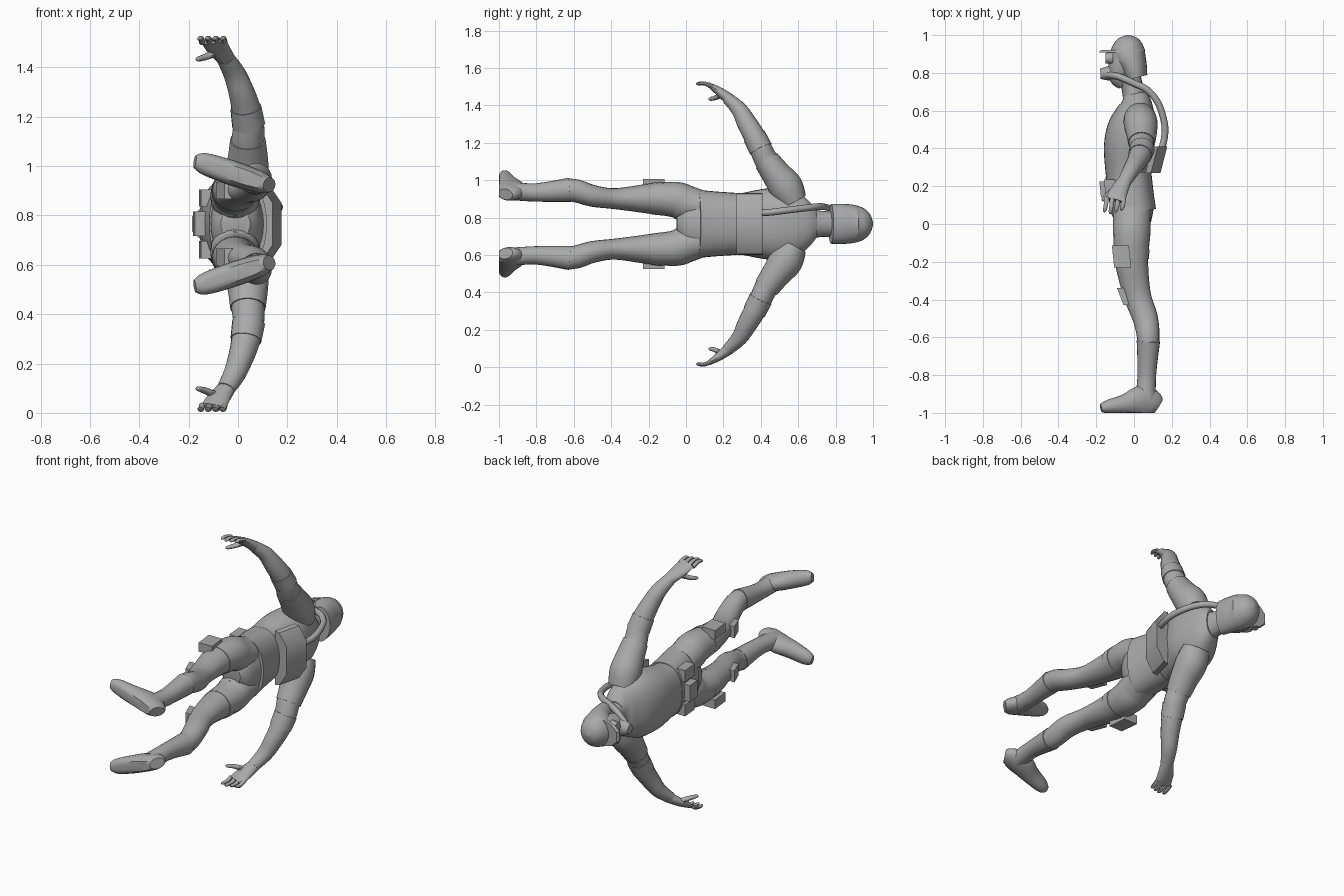
import bpy, bmesh, math
from mathutils import Vector

cube = bpy.data.objects.get("Cube")
if cube:
    bpy.data.objects.remove(cube)

MID = 0.766  # world height of the body's centre plane
grey = bpy.data.materials.new("plain_grey")
grey.use_nodes = True
grey.diffuse_color = (0.4, 0.4, 0.4, 1)
grey.node_tree.nodes["Principled BSDF"].inputs["Base Color"].default_value = (0.4, 0.4, 0.4, 1)


def world(p, side=1):
    """Body space (left, back, up) to the lying pose: head to +y, chest to -x."""
    return Vector((p[1], p[2], MID + side * p[0]))


def finish(name, bm, pair):
    """Make one object, or a left and right pair, from body-space geometry."""
    for side, prefix in (((1, "left_"), (-1, "right_")) if pair else ((1, ""),)):
        part = bm.copy()
        for v in part.verts:
            v.co = world(v.co, side)
        bmesh.ops.recalc_face_normals(part, faces=part.faces)
        me = bpy.data.meshes.new(prefix + name)
        part.to_mesh(me)
        part.free()
        me.materials.append(grey)
        me.shade_smooth()
        me.set_sharp_from_angle(angle=math.radians(38))
        bpy.context.collection.objects.link(bpy.data.objects.new(prefix + name, me))
    bm.free()


def spline(rows, steps):
    """Catmull-Rom through rows of any length."""
    out = []
    for i in range(len(rows) - 1):
        a, b, c, d = (rows[max(0, min(len(rows) - 1, i + k))] for k in (-1, 0, 1, 2))
        for s in range(steps):
            t = s / steps
            out.append([q + 0.5 * t * (r - p + t * (2*p - 5*q + 4*r - w + t * (3*(q - r) + w - p)))
                        for p, q, r, w in zip(a, b, c, d)])
    return out + [list(rows[-1])]


def tube(name, rows, pair=False, sides=20, grow=0, power=1, steps=4, floor=None):
    """Loft rings (left, back, up, half width, half depth) along a path."""
    rows = spline(rows, steps)
    centres = [Vector(r[:3]) for r in rows]
    run = (centres[-1] - centres[0]).normalized()
    ref = Vector((0, 0, 1)) if abs(run.y) > 0.75 else Vector((0, 1, 0))
    bm, rings = bmesh.new(), []
    for i, r in enumerate(rows):
        t = (centres[min(i + 1, len(rows) - 1)] - centres[max(i - 1, 0)]).normalized()
        b = (ref - t * ref.dot(t)).normalized()
        a = b.cross(t)
        ring = []
        for k in range(sides):
            u = math.tau * k / sides
            c, s = (math.copysign(abs(f(u)) ** power, f(u)) for f in (math.cos, math.sin))
            p = centres[i] + a * c * (r[3] + grow) + b * s * (r[4] + grow)
            if floor is not None:
                p.z = max(p.z, floor)
            ring.append(bm.verts.new(p))
        rings.append(ring)
    for lo, hi in zip(rings, rings[1:]):
        for k in range(sides):
            n = (k + 1) % sides
            bm.faces.new((lo[k], lo[n], hi[n], hi[k]))
    bm.faces.new(rings[0])
    bm.faces.new(rings[-1])
    finish(name, bm, pair)


def prism(name, outline, low, high, lean=0, pair=False):
    """Extrude a (left, back) outline upward, leaning backward."""
    bm = bmesh.new()
    bottom = [bm.verts.new((x, y, low)) for x, y in outline]
    top = [bm.verts.new((x, y + lean, high)) for x, y in outline]
    bm.faces.new(bottom)
    bm.faces.new(top)
    for i in range(len(outline)):
        j = (i + 1) % len(outline)
        bm.faces.new((bottom[i], bottom[j], top[j], top[i]))
    finish(name, bm, pair)


def block(name, x0, x1, y0, y1, z0, z1, lean=0, pair=False):
    prism(name, [(x0, y0), (x1, y0), (x1, y1), (x0, y1)], z0, z1, lean, pair)


# Torso, jacket skirt and pelvis
torso = [(0, -.02, .15, .17, .115), (0, -.035, .27, .162, .115), (0, -.03, .4, .185, .13),
         (0, -.012, .5, .195, .13), (0, .005, .58, .178, .108),
         (0, .012, .64, .14, .083), (0, .004, .69, .082, .06)]
tube("vest", torso, sides=32, power=.88)
tube("jacket_skirt", [(0, 0, .06, .183, .118), (0, -.015, .15, .174, .12),
                      (0, -.03, .265, .166, .122)], sides=32, power=.88)
tube("pelvis", [(0, -.01, -.05, .06, .06), (0, -.01, 0, .14, .095),
                (0, -.005, .09, .175, .11)], sides=28)
block("belt_buckle", -.05, .05, -.175, -.12, .14, .225, -.008)
block("belt_pouch", .07, .14, -.15, -.07, .13, .235, -.008, pair=True)

# Legs, boots and pads
leg = [(.095, -.01, .08, .085, .1), (.11, -.012, 0, .098, .1), (.13, -.012, -.06, .095, .098),
       (.135, -.013, -.2, .08, .088), (.135, .018, -.38, .056, .072),
       (.15, .06, -.5, .058, .067), (.182, .076, -.62, .061, .058),
       (.168, .068, -.8, .045, .045), (.176, .06, -.93, .045, .052)]
tube("leg", leg, pair=True)
tube("boot_shaft", leg[6:], pair=True, grow=.004)
tube("boot_foot", [(.252, -.175, -.975, .026, .022), (.245, -.14, -.968, .043, .036),
                   (.215, -.05, -.955, .05, .054), (.185, .04, -.935, .049, .08),
                   (.165, .1, -.95, .042, .07), (.158, .127, -.965, .03, .045)],
     pair=True, floor=-1)
tube("thigh_strap", [(.135, -.013, -.185, .082, .09), (.135, -.013, -.135, .087, .093)],
     pair=True, grow=.002, steps=1)
block("thigh_case", .185, .24, -.105, -.015, -.23, -.115, -.012, pair=True)
block("knee_pad", .1, .17, -.055, -.01, -.43, -.34, -.035, pair=True)

# Arms with sleeves and elbow bands
arm = [(.12, .03, .575, .068, .075), (.195, .035, .535, .086, .085), (.27, .04, .48, .073, .076),
       (.34, .04, .43, .064, .067), (.40, .043, .40, .06, .063), (.47, .032, .365, .058, .059),
       (.54, .012, .325, .053, .052), (.61, -.015, .285, .043, .045), (.67, -.05, .225, .032, .037)]
tube("arm", arm, pair=True)
tube("sleeve", arm[:4], pair=True, grow=.005)
tube("elbow_band", arm[4:6], pair=True, grow=.004)

# Hands
tube("palm", [(.665, -.045, .235, .031, .036), (.71, -.08, .175, .023, .048),
              (.742, -.1, .125, .013, .052)], pair=True, sides=16)
for i, finger in enumerate(("index", "middle", "ring", "little")):
    y = -.145 + .03 * i
    tip = .055 + .008 * abs(i - 1)
    tube(finger + "_finger", [(.735, y, .14, .012, .013), (.751, y - .004, .1, .011, .012),
                              (.75, y - .01, tip + .01, .009, .01), (.747, y - .012, tip, .004, .004)],
         pair=True, sides=10, steps=2)
tube("thumb", [(.695, -.09, .195, .016, .018), (.675, -.135, .16, .013, .014),
               (.668, -.162, .13, .01, .01), (.668, -.168, .122, .004, .004)],
     pair=True, sides=10, steps=2)

# Neck, face, helmet and breathing gear
tube("neck", [(0, .005, .66, .085, .063), (0, -.008, .72, .07, .058), (0, -.03, .8, .07, .06)])
tube("face", [(0, -.05, .735, .04, .035), (0, -.073, .78, .065, .06),
              (0, -.07, .84, .078, .066), (0, -.06, .91, .08, .066)], sides=24)
tube("helmet", [(0, .012, .775, .106, .06), (0, -.005, .84, .107, .074), (0, -.03, .9, .101, .092),
                (0, -.033, .95, .084, .078), (0, -.035, .985, .05, .048),
                (0, -.036, 1.0, .006, .006)], sides=28)
prism("helmet_brim", [(-.088, -.07), (-.065, -.15), (-.03, -.186), (.03, -.186),
                      (.065, -.15), (.088, -.07)], .907, .922, .012)
tube("goggle_eye", [(.036, -.11, .878, .034, .032), (.036, -.152, .878, .029, .028)],
     pair=True, steps=1, sides=16)
tube("breathing_mask", [(0, -.1, .8, .055, .043), (0, -.145, .797, .045, .036),
                        (0, -.178, .795, .028, .027)], sides=16)

# Back pack and air hose
prism("back_pack", [(-.165, .06), (-.16, .09), (-.085, .14), (.085, .14), (.16, .09), (.165, .06)],
      .27, .41, .036)
curve = bpy.data.curves.new("air_hose", "CURVE")
curve.dimensions = "3D"
curve.bevel_depth = .018
curve.bevel_resolution = 2
curve.use_fill_caps = True
path = spline([(.06, .14, .38), (.062, .16, .45), (.072, .162, .53), (.085, .128, .64),
               (.093, .07, .71), (.09, 0, .745), (.075, -.08, .78), (.03, -.14, .79)], 4)
line = curve.splines.new("POLY")
line.points.add(len(path) - 1)
for point, p in zip(line.points, path):
    point.co = (*world(p), 1)
line.use_smooth = True
curve.materials.append(grey)
bpy.context.collection.objects.link(bpy.data.objects.new("air_hose", curve))
